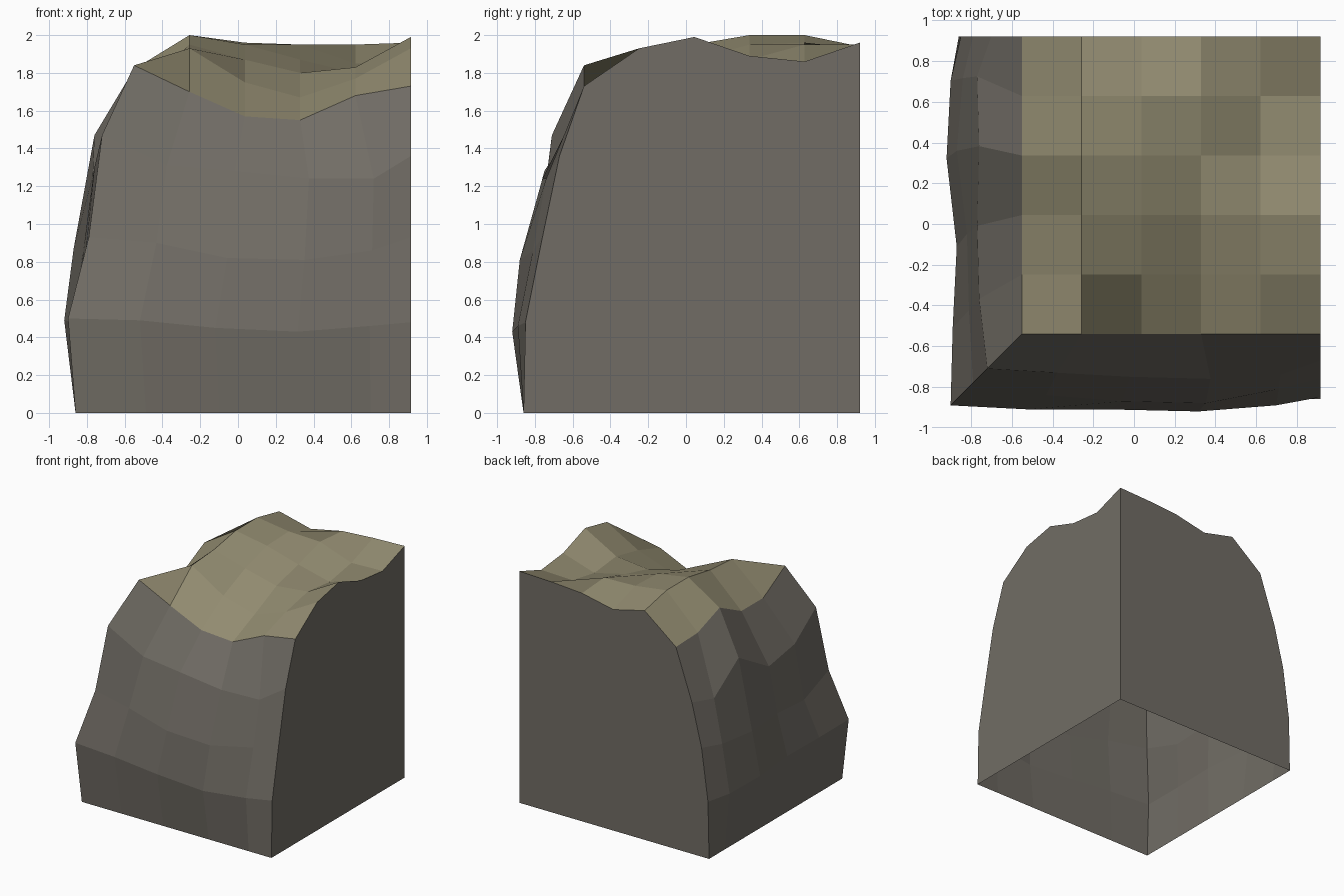
import bpy
import bmesh

# Remove the default cube only
default_cube = bpy.data.objects.get("Cube")
if default_cube:
    bpy.data.objects.remove(default_cube, do_unlink=True)


def make_material(name, color):
    material = bpy.data.materials.new(name)
    material.use_nodes = True
    material.diffuse_color = color
    material.node_tree.nodes["Principled BSDF"].inputs["Base Color"].default_value = color
    return material


rock_grey = make_material("rock grey", (0.165, 0.152, 0.13, 1))
dry_grass = make_material("dry grass", (0.29, 0.262, 0.165, 1))


def finish(name, bm, material):
    """Turn a bmesh into a flat shaded object."""
    mesh = bpy.data.meshes.new(name)
    bm.to_mesh(mesh)
    bm.free()
    mesh.materials.append(material)
    part = bpy.data.objects.new(name, mesh)
    bpy.context.scene.collection.objects.link(part)
    return part


def make_patch(name, rows, material, flip=False):
    """Skin a grid of points with quads."""
    bm = bmesh.new()
    grid = [[bm.verts.new(point) for point in row] for row in rows]
    for lower, upper in zip(grid, grid[1:]):
        for i in range(len(lower) - 1):
            corners = [lower[i], lower[i + 1], upper[i + 1], upper[i]]
            bm.faces.new(corners[::-1] if flip else corners)
    return finish(name, bm, material)


def make_cut_side(name, outline, material, flip=False):
    """One flat face where the block was sliced."""
    bm = bmesh.new()
    verts = [bm.verts.new(point) for point in outline]
    bm.faces.new(verts[::-1] if flip else verts)
    return finish(name, bm, material)


END_X, END_Y = 0.915, 0.92          # planes of the two cut sides
TOP_X, TOP_Y = -0.55, -0.54         # front right corner of the top
EVEN = [i / 5 for i in range(6)]
UNEVEN = [0, 0.21, 0.43, 0.67, 0.88, 1]


def lerp(start, end, t):
    return start + (end - start) * t


# Ground heights, one row per step from front to back
ground = [
    (1.84, 1.70, 1.57, 1.55, 1.68, 1.73),
    (1.68, 1.93, 1.75, 1.67, 1.77, 1.93),
    (1.68, 1.95, 1.87, 1.80, 1.83, 1.99),
    (1.82, 2.00, 1.95, 1.87, 1.80, 1.89),
    (1.72, 2.00, 1.96, 1.95, 1.85, 1.86),
    (1.71, 1.94, 1.87, 1.93, 1.95, 1.96),
]
top_rows = [
    [(lerp(TOP_X, END_X, u), lerp(TOP_Y, END_Y, v), z) for u, z in zip(EVEN, heights)]
    for v, heights in zip(EVEN, ground)
]
make_patch("grassy_top", top_rows, dry_grass)

# Cliff rows from low to high: outward reach and height, starting at the corner
front_reach = [
    (0.89, 0.91, 0.91, 0.92, 0.89, 0.85),
    (0.78, 0.84, 0.87, 0.88, 0.81, 0.76),
    (0.71, 0.73, 0.75, 0.76, 0.74, 0.67),
]
front_height = [
    (0.50, 0.49, 0.45, 0.43, 0.46, 0.48),
    (0.93, 0.90, 0.82, 0.81, 0.86, 0.93),
    (1.47, 1.31, 1.28, 1.24, 1.24, 1.36),
]
right_reach = [
    (0.90, 0.89, 0.87, 0.92, 0.90, 0.85),
    (0.79, 0.81, 0.82, 0.87, 0.84, 0.79),
    (0.72, 0.76, 0.77, 0.76, 0.77, 0.70),
]
right_height = [
    (0.50, 0.49, 0.48, 0.49, 0.48, 0.48),
    (0.93, 0.82, 0.85, 0.87, 0.89, 0.92),
    (1.47, 1.30, 1.25, 1.47, 1.26, 1.28),
]
BASE = -0.86


def cliff_rows(reach, height, other_reach, end, place):
    """Rows along one cliff, with a straight foot at the ground."""
    rows = [[place(lerp(BASE, end, t), BASE, 0) for t in UNEVEN]]
    for out, up, other in zip(reach, height, other_reach):
        rows.append([place(lerp(-other[0], end, t), -o, z)
                     for t, o, z in zip(UNEVEN, out, up)])
    return rows


front_rows = cliff_rows(front_reach, front_height, right_reach, END_X,
                        lambda along, out, z: (along, out, z))
right_rows = cliff_rows(right_reach, right_height, front_reach, END_Y,
                        lambda along, out, z: (out, along, z))
front_rows.append(top_rows[0])
right_rows.append([row[0] for row in top_rows])

make_patch("front_cliff", front_rows, rock_grey)
make_patch("right_cliff", right_rows, rock_grey, flip=True)

# Flat cut sides follow the cliff ends and the edges of the top
foot = (END_X, END_Y, 0)
left_outline = [row[-1] for row in front_rows] + [row[-1] for row in top_rows[1:]] + [foot]
back_outline = [row[-1] for row in right_rows] + list(top_rows[-1][1:]) + [foot]
make_cut_side("left_cut_side", left_outline, rock_grey, flip=True)
make_cut_side("back_cut_side", back_outline, rock_grey)
